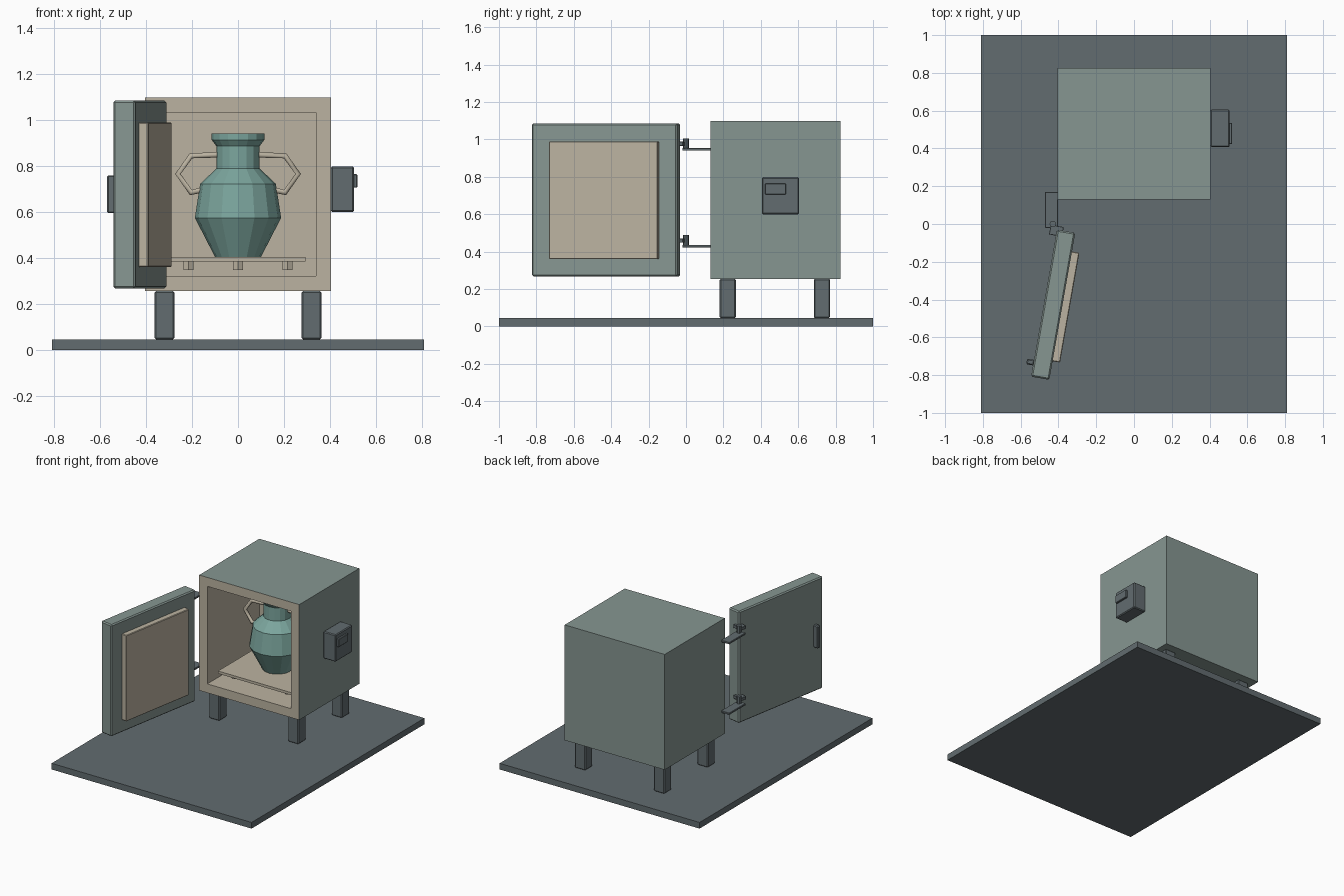
import bpy, bmesh, math
from mathutils import Matrix, Vector

cube = bpy.data.objects.get("Cube")
if cube:
    bpy.data.objects.remove(cube, do_unlink=True)


def material(name, r, g, b):
    m = bpy.data.materials.new(name)
    m.use_nodes = True
    m.diffuse_color = (r, g, b, 1)
    m.node_tree.nodes["Principled BSDF"].inputs["Base Color"].default_value = (r, g, b, 1)
    return m


GREEN = material("grey green enamel", 0.24, 0.305, 0.285)
BEIGE = material("beige firebrick", 0.50, 0.45, 0.355)
DARK = material("dark slate metal", 0.122, 0.15, 0.16)
TEAL = material("teal glaze", 0.20, 0.38, 0.34)


def finish(name, bm, *mats):
    mesh = bpy.data.meshes.new(name)
    bmesh.ops.recalc_face_normals(bm, faces=bm.faces)
    bm.to_mesh(mesh)
    bm.free()
    for m in mats:
        mesh.materials.append(m)
    ob = bpy.data.objects.new(name, mesh)
    bpy.context.collection.objects.link(ob)
    return ob


def box_mesh(lo, hi, matrix=Matrix()):
    lo, hi = Vector(lo), Vector(hi)
    bm = bmesh.new()
    bmesh.ops.create_cube(bm, size=1)
    bmesh.ops.scale(bm, vec=hi - lo, verts=bm.verts)
    bmesh.ops.translate(bm, vec=(lo + hi) / 2, verts=bm.verts)
    bm.transform(matrix)
    return bm


def box(name, lo, hi, mat, bevel=0, matrix=Matrix()):
    ob = finish(name, box_mesh(lo, hi, matrix), mat)
    if bevel:
        mod = ob.modifiers.new("edge", 'BEVEL')
        mod.width = bevel
        mod.segments = 1
    return ob


def cylinder(name, x, y, z0, z1, radius, sides, mat):
    bm = bmesh.new()
    bmesh.ops.create_cone(bm, cap_ends=True, segments=sides, radius1=radius, radius2=radius,
                          depth=z1 - z0, matrix=Matrix.Translation((x, y, (z0 + z1) / 2)))
    return finish(name, bm, mat)


# Floor slab
box("floor_slab", (-0.81, -1, 0), (0.81, 1, 0.045), DARK)

# Kiln body: enamel shell, brick front and hollow chamber
bm = box_mesh((-0.405, 0.13, 0.255), (0.405, 0.825, 1.10))
bm.normal_update()
front = min(bm.faces, key=lambda f: f.calc_center_median().y)
rim = bmesh.ops.inset_region(bm, faces=[front], thickness=0.0925)["faces"]
hole = bmesh.ops.extrude_discrete_faces(bm, faces=[front])["faces"][0]
bmesh.ops.translate(bm, vec=(0, 0.605, 0), verts=hole.verts)
walls = {f for e in hole.edges for f in e.link_faces}
for f in list(rim) + list(walls):
    f.material_index = 1
finish("kiln_body", bm, GREEN, BEIGE)

# Legs
for side, x in (("left", 0.32), ("right", -0.32)):
    for end, y in (("front", 0.223), ("back", 0.727)):
        box(f"{end}_{side}_leg", (x - 0.043, y - 0.043, 0.045), (x + 0.043, y + 0.043, 0.255),
            DARK, 0.006)

# Control box with raised screen
box("control_box", (0.405, 0.407, 0.60), (0.506, 0.605, 0.798), DARK, 0.006)
box("control_screen", (0.50, 0.423, 0.706), (0.52, 0.534, 0.765), DARK, 0.003)

# Shelf on three props
box("shelf", (-0.295, 0.19, 0.385), (0.295, 0.72, 0.404), BEIGE)
for i, (x, y) in enumerate(((-0.215, 0.27), (0.215, 0.27), (0, 0.64))):
    cylinder(f"shelf_prop_{i + 1}", x, y, 0.347, 0.385, 0.025, 6, BEIGE)

# Vase: turned profile with a hollow neck
VASE_Y = 0.455
profile = [(0, 0.404), (0.10, 0.404), (0.188, 0.575), (0.165, 0.723), (0.094, 0.79),
           (0.094, 0.887), (0.115, 0.915), (0.115, 0.943), (0.092, 0.943),
           (0.075, 0.885), (0.075, 0.78), (0.14, 0.71), (0.16, 0.58), (0, 0.43)]
bm = bmesh.new()
points = [bm.verts.new((r, VASE_Y, z)) for r, z in profile]
edges = [bm.edges.new(pair) for pair in zip(points, points[1:])]
bmesh.ops.spin(bm, geom=points + edges, cent=(0, VASE_Y, 0), axis=(0, 0, 1),
               angle=math.tau, steps=16)
bmesh.ops.remove_doubles(bm, verts=bm.verts, dist=0.0005)
finish("vase", bm, TEAL)

# Vase handles: angular bent rods
path = [(0.08, 0.85), (0.205, 0.845), (0.262, 0.766), (0.205, 0.685), (0.155, 0.697)]
for side, s in (("left", 1), ("right", -1)):
    curve = bpy.data.curves.new(f"{side}_vase_handle", 'CURVE')
    curve.dimensions = '3D'
    curve.bevel_depth = 0.014
    curve.bevel_resolution = 1
    curve.use_fill_caps = True
    curve.materials.append(BEIGE)
    spline = curve.splines.new('POLY')
    spline.points.add(len(path) - 1)
    for p, (x, z) in zip(spline.points, path):
        p.co = (s * x, VASE_Y, z, 1)
    bpy.context.collection.objects.link(bpy.data.objects.new(f"{side}_vase_handle", curve))

# Open door with brick plug and pull handle
TURN = Matrix.Rotation(math.radians(-10), 4, 'Z')
DOOR = Matrix.Translation((-0.428, -0.4275, 0)) @ TURN
box("door", (-0.049, -0.395, 0.268), (0.049, 0.395, 1.086), GREEN, 0.008, DOOR)
box("door_plug", (0.045, -0.295, 0.36), (0.089, 0.295, 0.99), BEIGE, 0.004, DOOR)
box("door_pull", (-0.086, -0.335, 0.595), (-0.045, -0.305, 0.76), DARK, 0.006, DOOR)

# Hinges: fixed arm, pin and swinging arm
for name, z in (("upper", 0.94), ("lower", 0.423)):
    box(f"{name}_hinge_arm", (-0.47, -0.02, z), (-0.403, 0.17, z + 0.014), DARK, 0.002)
    cylinder(f"{name}_hinge_pin", -0.43, 0, z, z + 0.066, 0.017, 8, DARK)
    box(f"{name}_hinge_leaf", (-0.025, -0.03, z + 0.025), (0.045, 0.022, z + 0.048), DARK,
        0.002, Matrix.Translation((-0.42, -0.03, 0)) @ TURN)
